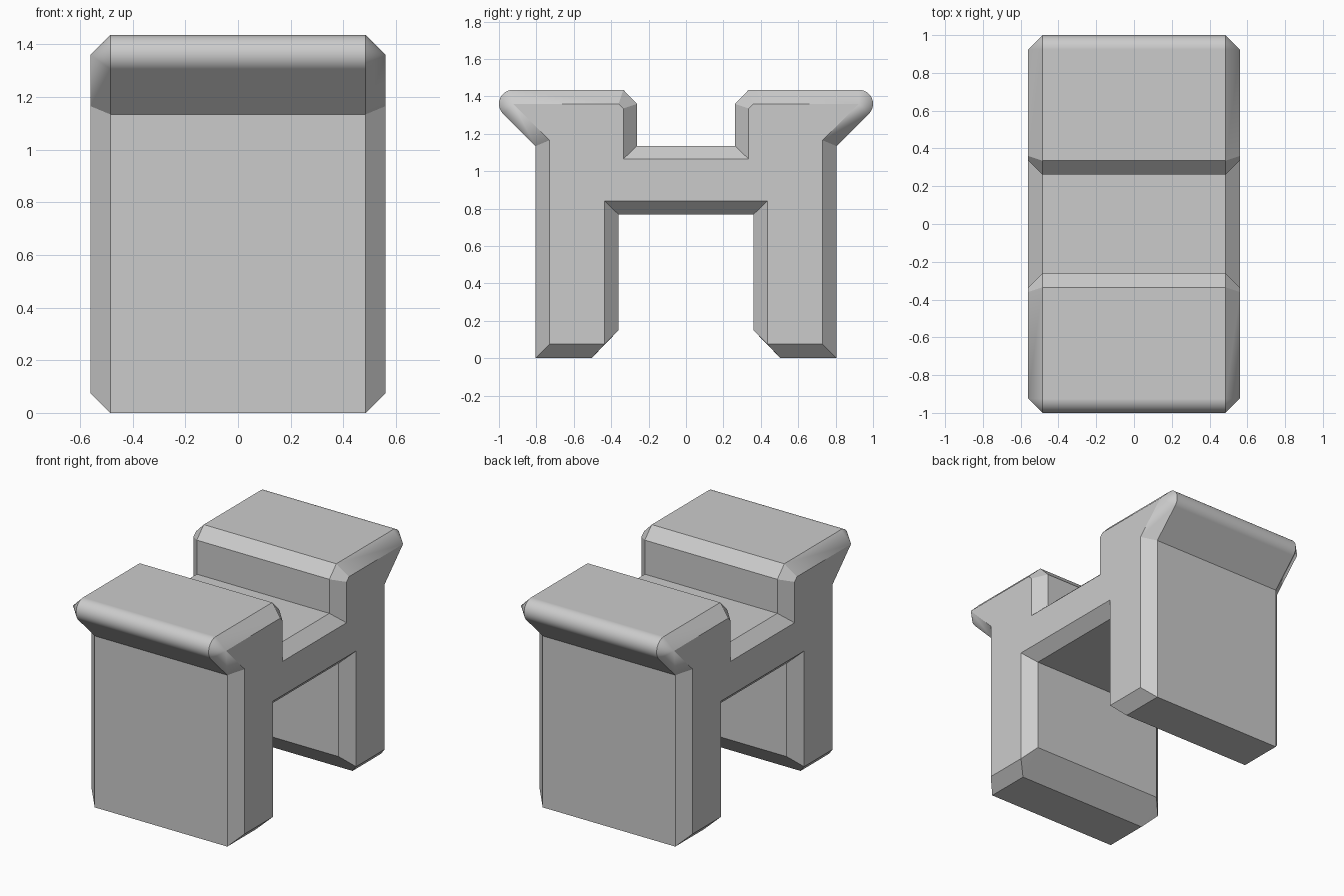
import bpy
import bmesh
import math

cube = bpy.data.objects.get("Cube")
if cube:
    bpy.data.objects.remove(cube, do_unlink=True)

HALF_WIDTH = 0.56
BEVEL = 0.075
LIP_Y, LIP_Z = 0.925, 1.36
ARC_STEPS = 16

grey = bpy.data.materials.new("plain_grey")
grey.use_nodes = True
colour = (0.6, 0.6, 0.6, 1)
grey.diffuse_color = colour
grey.node_tree.nodes["Principled BSDF"].inputs["Base Color"].default_value = colour

# Half profile: each entry pairs an outer (y, z) with its inset point on the side face
half = [
    ((0.262, 1.135), (0.335, 1.065)),   # seat groove
    ((0.262, 1.36), (0.335, 1.335)),
    ((0.335, 1.435), (0.36, 1.36)),
]
# Rounded lip, its inset shrinking to one point
for i in range(ARC_STEPS + 1):
    a = math.radians(90 - 135 * i / ARC_STEPS)
    outer = (LIP_Y + BEVEL * math.cos(a), LIP_Z + BEVEL * math.sin(a))
    half.append((outer, (LIP_Y, LIP_Z)))
half += [
    ((0.805, 1.134), (0.73, 1.165)),    # under the lip
    ((0.805, 0.0), (0.73, 0.075)),      # foot
    ((0.505, 0.0), (0.435, 0.075)),
    ((0.36, 0.15), (0.435, 0.075)),
    ((0.36, 0.768), (0.435, 0.84)),     # leg opening
]
mirrored = [((-o[0], o[1]), (-i[0], i[1])) for o, i in reversed(half)]
profile = half + mirrored

# Four rings across the width: inset, outer, outer, inset
bm = bmesh.new()
rings = []
for x, k in ((-HALF_WIDTH, 1), (BEVEL - HALF_WIDTH, 0),
             (HALF_WIDTH - BEVEL, 0), (HALF_WIDTH, 1)):
    ring, known = [], {}
    for pair in profile:
        p = pair[k]
        if p not in known:
            known[p] = bm.verts.new((x, *p))
        ring.append(known[p])
    rings.append(ring)

# Skin between rings, with triangles where inset points meet
for a, b in zip(rings, rings[1:]):
    for i in range(len(profile)):
        j = (i + 1) % len(profile)
        corners = list(dict.fromkeys((a[i], a[j], b[j], b[i])))
        if len(corners) > 2:
            bm.faces.new(corners)

# Flat side faces
for ring in (rings[0], rings[-1]):
    bm.faces.new(list(dict.fromkeys(ring)))
bmesh.ops.recalc_face_normals(bm, faces=bm.faces[:])

mesh = bpy.data.meshes.new("bench_block")
bm.to_mesh(mesh)
bm.free()
mesh.materials.append(grey)
bench = bpy.data.objects.new("bench_block", mesh)
bpy.context.collection.objects.link(bench)

# Smooth lip, crisp chamfers
bpy.ops.object.select_all(action="DESELECT")
bench.select_set(True)
bpy.context.view_layer.objects.active = bench
bpy.ops.object.shade_smooth_by_angle(angle=math.radians(25))
weighted = bench.modifiers.new("weighted_normals", "WEIGHTED_NORMAL")
weighted.keep_sharp = True
